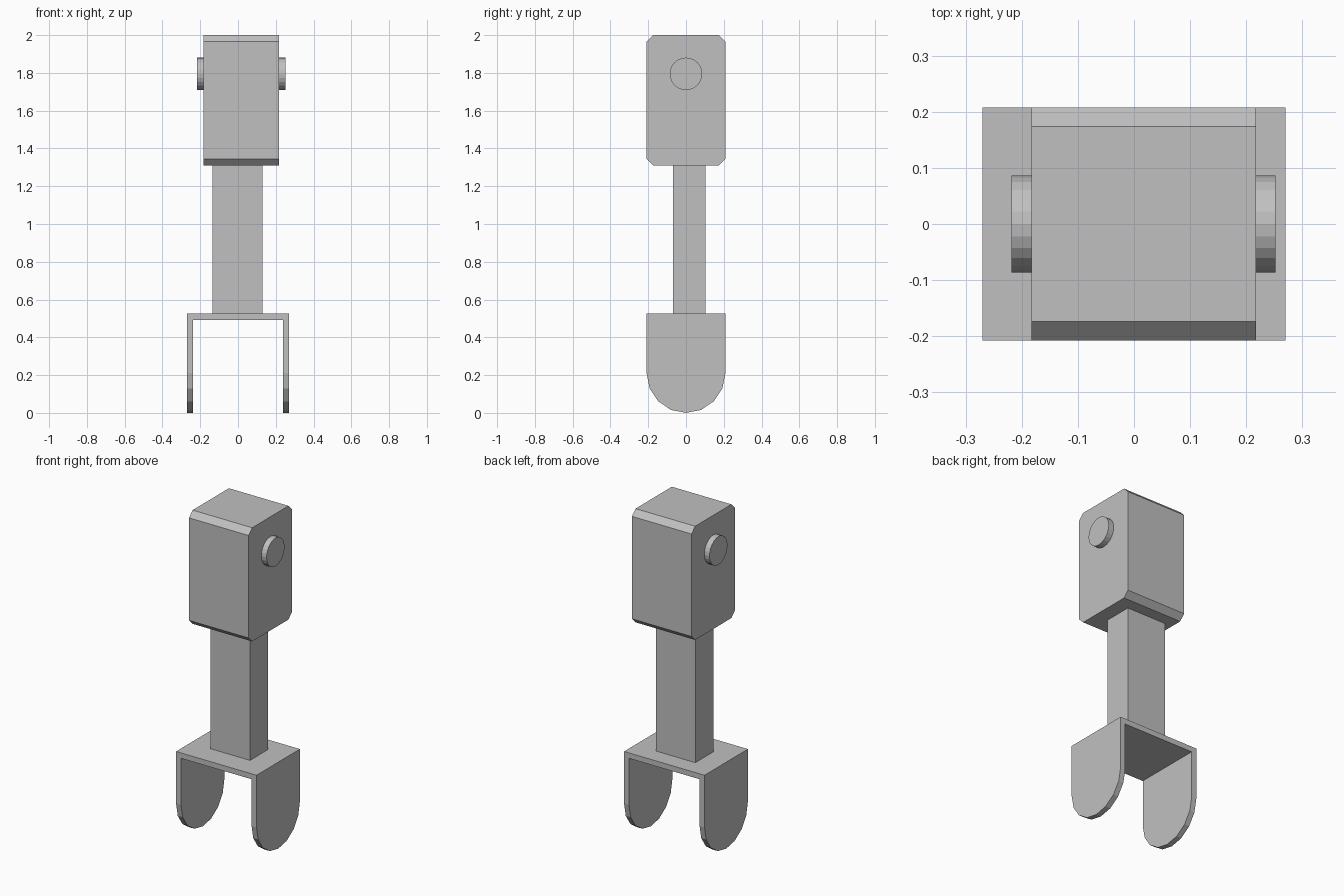
import bpy
import bmesh
from math import cos, sin, pi
from mathutils import Vector

cube = bpy.data.objects.get("Cube")
if cube:
    bpy.data.objects.remove(cube, do_unlink=True)

grey = bpy.data.materials.new("plain_grey")
grey.use_nodes = True
colour = (0.53, 0.53, 0.53, 1)
grey.diffuse_color = colour
grey.node_tree.nodes["Principled BSDF"].inputs["Base Color"].default_value = colour


def extrude_x(name, profile, x0, x1):
    """Solid with a (y, z) outline, running from x0 to x1."""
    bm = bmesh.new()
    face = bm.faces.new([bm.verts.new((x0, y, z)) for y, z in profile])
    grown = bmesh.ops.extrude_face_region(bm, geom=[face])["geom"]
    verts = [g for g in grown if isinstance(g, bmesh.types.BMVert)]
    bmesh.ops.translate(bm, verts=verts, vec=Vector((x1 - x0, 0, 0)))
    bmesh.ops.recalc_face_normals(bm, faces=bm.faces)
    mesh = bpy.data.meshes.new(name)
    bm.to_mesh(mesh)
    bm.free()
    mesh.materials.append(grey)
    obj = bpy.data.objects.new(name, mesh)
    bpy.context.collection.objects.link(obj)
    return obj


def rect(y0, y1, z0, z1):
    return [(y0, z0), (y1, z0), (y1, z1), (y0, z1)]


def arc(radius, cz, start, end, steps):
    angles = [start + (end - start) * i / steps for i in range(steps + 1)]
    return [(radius * cos(a), cz + radius * sin(a)) for a in angles]


HALF = 0.208          # half depth of the fork and the head
FORK_TOP = 0.525
HEAD_BASE = 1.31
WALL = 0.033

# Fork: two round-ended cheeks joined by a bridge plate
cheek = [(HALF, FORK_TOP), (-HALF, FORK_TOP)] + arc(HALF, HALF, pi, 2 * pi, 8)
for side, x0 in (("right", -0.27), ("left", 0.27 - WALL)):
    extrude_x(side + "_fork_cheek", cheek, x0, x0 + WALL)
extrude_x("fork_bridge", rect(-HALF, HALF, FORK_TOP - WALL, FORK_TOP),
          -0.27 + WALL, 0.27 - WALL)

# Rectangular shaft
extrude_x("shaft", rect(-0.07, 0.103, FORK_TOP, HEAD_BASE), -0.135, 0.13)

# Head block with its four long edges chamfered
c = 0.034
head = [(-HALF + c, HEAD_BASE), (HALF - c, HEAD_BASE),
        (HALF, HEAD_BASE + c), (HALF, 2 - c),
        (HALF - c, 2), (-HALF + c, 2),
        (-HALF, 2 - c), (-HALF, HEAD_BASE + c)]
extrude_x("head_block", head, -0.183, 0.217)

# Pivot pin through the head
extrude_x("pivot_pin", arc(0.086, 1.795, 0, 2 * pi, 24)[:-1], -0.218, 0.252)
